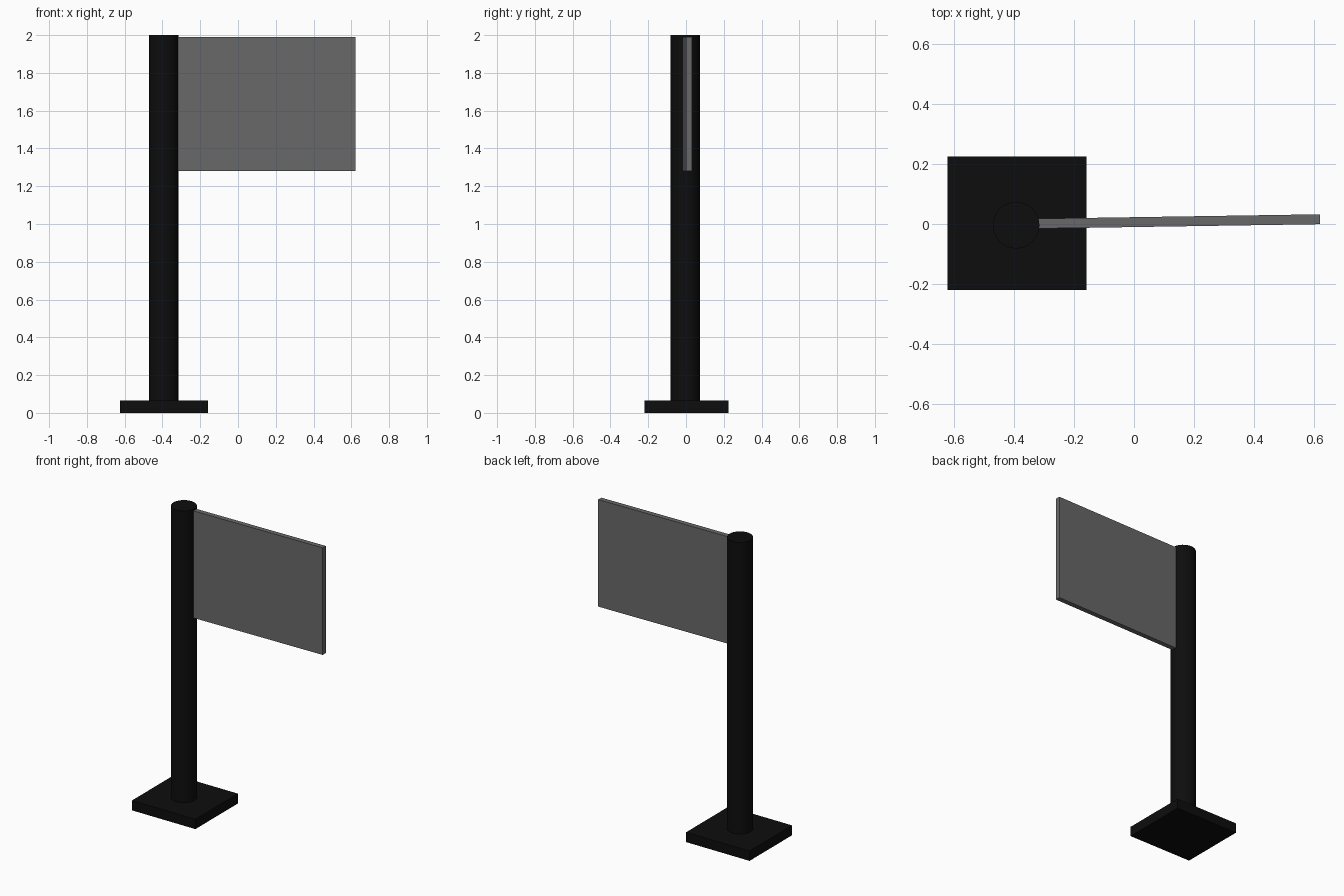
import bpy
import math

if "Cube" in bpy.data.objects:
    bpy.data.objects.remove(bpy.data.objects["Cube"])


def material(name, value):
    mat = bpy.data.materials.new(name)
    mat.diffuse_color = (value, value, value, 1)
    mat.use_nodes = True
    mat.node_tree.nodes["Principled BSDF"].inputs["Base Color"].default_value = mat.diffuse_color
    return mat


def box(name, centre, size, mat, turn=0.0):
    bpy.ops.mesh.primitive_cube_add(size=1, location=centre, rotation=(0, 0, turn))
    obj = bpy.context.object
    obj.name = name
    obj.scale = size
    bpy.ops.object.transform_apply(location=False, rotation=False, scale=True)
    obj.data.materials.append(mat)
    return obj


black = material("black_paint", 0.004)
grey = material("grey_panel", 0.14)

# Square foot plate
box("base_plate", (-0.391, 0.002, 0.0325), (0.466, 0.446, 0.065), black)

# Round upright, standing on the plate
bottom, top = 0.06, 2.0
bpy.ops.mesh.primitive_cylinder_add(
    vertices=32, radius=0.078, depth=top - bottom,
    location=(-0.394, -0.004, (top + bottom) / 2))
post = bpy.context.object
post.name = "post"
post.data.materials.append(black)
bpy.ops.object.shade_smooth_by_angle(angle=math.radians(40))

# Sign panel, turned very slightly, with its inner edge set into the post
left, right = -0.335, 0.622
box("sign_panel", ((left + right) / 2, 0.0085, 1.635),
    (right - left, 0.033, 0.71), grey, turn=0.0155)
